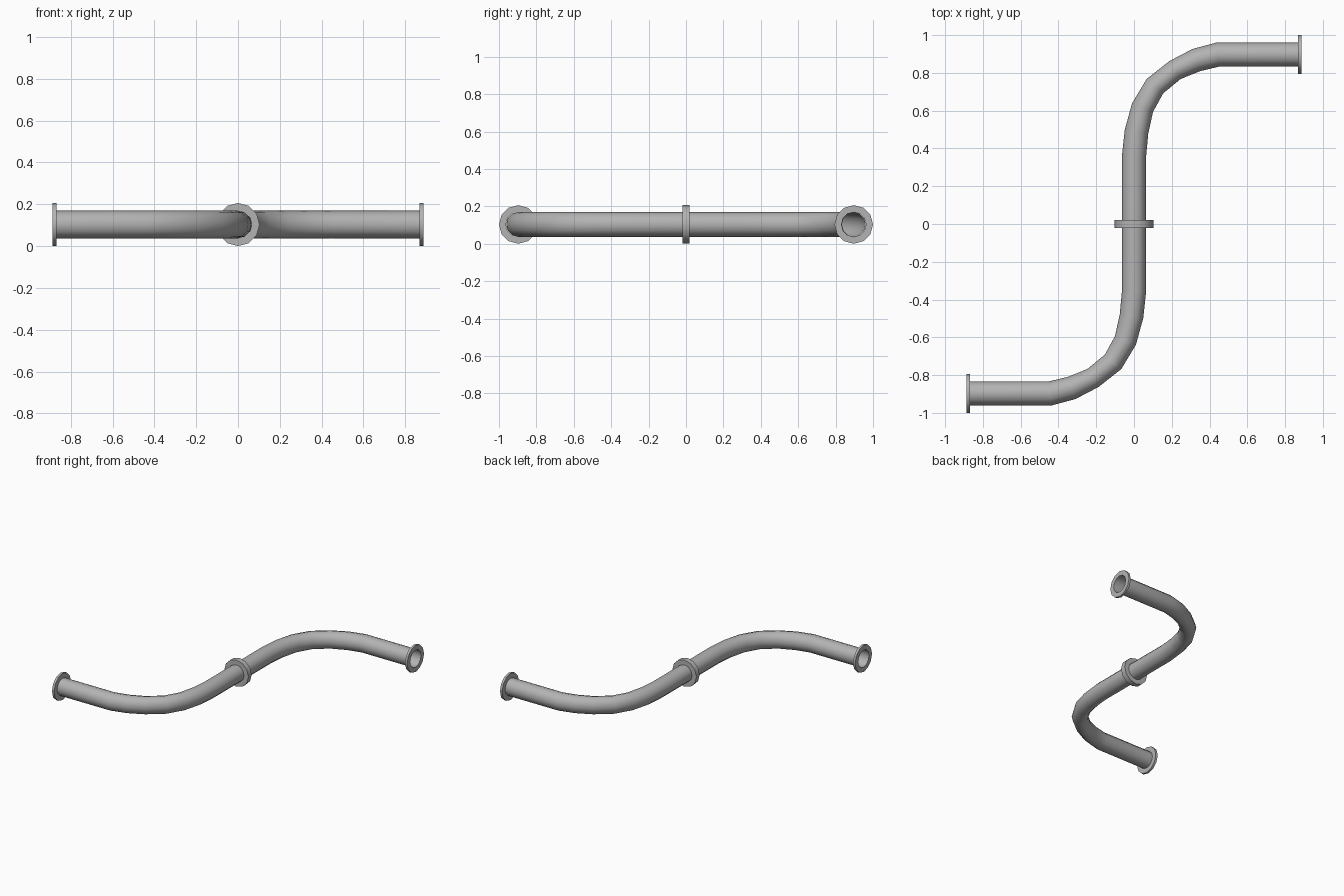
import bpy, bmesh, math
from mathutils import Vector

cube = bpy.data.objects.get("Cube")
if cube:
    bpy.data.objects.remove(cube, do_unlink=True)

SIDES = 12
RADIUS = 0.066       # pipe
FLANGE = 0.103       # flange outer radius
Z = 0.103            # pipe axis height
UP = Vector((0, 0, 1))

steel = bpy.data.materials.new("grey_steel")
steel.use_nodes = True
colour = (0.45, 0.45, 0.45, 1)
steel.diffuse_color = colour
steel.node_tree.nodes["Principled BSDF"].inputs["Base Color"].default_value = colour


def ring(bm, centre, side, half_width, half_height):
    """Cross-section loop spanned by a sideways direction and the vertical."""
    loop = []
    for i in range(SIDES):
        a = math.tau * i / SIDES
        loop.append(bm.verts.new(centre + side * math.cos(a) * half_width
                                 + UP * math.sin(a) * half_height))
    return loop


def bridge(bm, a, b):
    for i in range(SIDES):
        j = (i + 1) % SIDES
        bm.faces.new((a[i], a[j], b[j], b[i]))


def finish(bm, name):
    bmesh.ops.recalc_face_normals(bm, faces=bm.faces)
    mesh = bpy.data.meshes.new(name)
    bm.to_mesh(mesh)
    bm.free()
    mesh.materials.append(steel)
    obj = bpy.data.objects.new(name, mesh)
    bpy.context.collection.objects.link(obj)
    bpy.ops.object.select_all(action='DESELECT')
    obj.select_set(True)
    bpy.context.view_layer.objects.active = obj
    bpy.ops.object.shade_smooth_by_angle(angle=math.radians(40))
    return obj


def pipe(name, path, sign):
    """Sweep the open tube along (x, y, half width) stations."""
    bm = bmesh.new()
    pts = [Vector((x * sign, y * sign, Z)) for x, y, w in path]
    loops = []
    for k, p in enumerate(pts):
        before = (p - pts[k - 1]).normalized() if k else Vector()
        after = (pts[k + 1] - p).normalized() if k + 1 < len(pts) else Vector()
        side = (before + after).normalized().cross(UP)
        loops.append(ring(bm, p, side, path[k][2], RADIUS))
    for a, b in zip(loops, loops[1:]):
        bridge(bm, a, b)
    return finish(bm, name)


def flange(name, centre, axis, thickness):
    """Flat collar with a bore that matches the pipe."""
    bm = bmesh.new()
    side = axis.cross(UP)
    loops = []
    for offset, r in ((-1, RADIUS), (-1, FLANGE), (1, FLANGE), (1, RADIUS)):
        loops.append(ring(bm, centre + axis * offset * thickness / 2, side, r, r))
    for k in range(4):
        bridge(bm, loops[k], loops[(k + 1) % 4])
    return finish(bm, name)


# Half of the S: straight run, bend, straight run
path = [(0, 0, .064), (0, .357, .064), (.013, .487, .063), (.045, .616, .06),
        (.111, .73, .058), (.217, .815, .056), (.33, .868, .062),
        (.444, .897, .064), (.884, .897, .064)]

for label, sign in (("back", 1), ("front", -1)):
    pipe(label + "_pipe", path, sign)
    flange(label + "_end_flange", Vector((.877 * sign, .897 * sign, Z)),
           Vector((1, 0, 0)), .018)

# Collar joining both halves
flange("middle_flange", Vector((0, 0, Z)), Vector((0, 1, 0)), .04)
